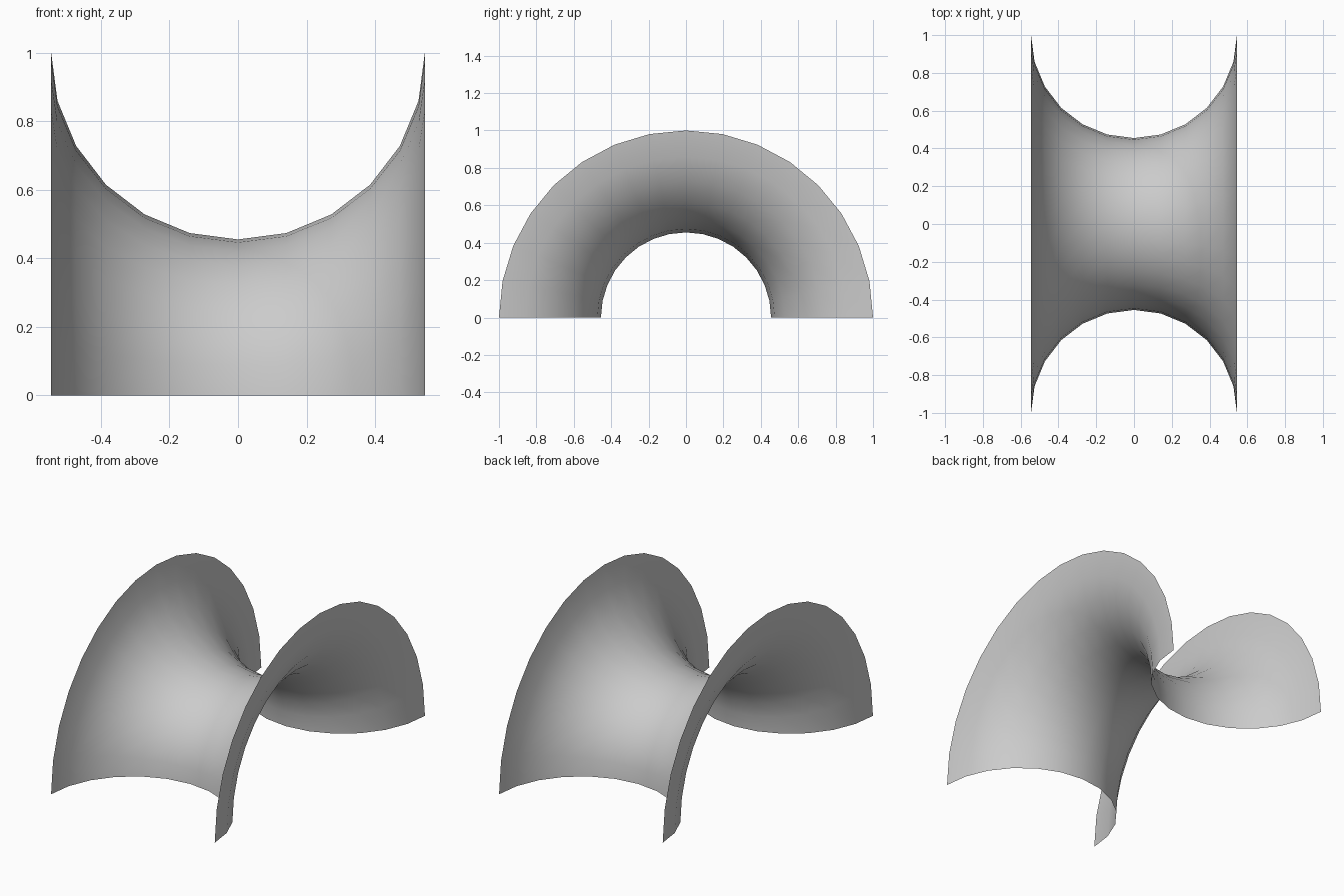
import bpy, bmesh
from math import sin, cos, pi, radians

if "Cube" in bpy.data.objects:
    bpy.data.objects.remove(bpy.data.objects["Cube"])

TUBE_R = 0.545   # radius of the hollow arc
RIM_R = 1.0      # radius of the outer rims
ARC_STEPS, TURN_STEPS = 12, 16

bm = bmesh.new()

# Concave half-circle profile lying on the ground at the front
profile = []
for i in range(ARC_STEPS + 1):
    a = -pi / 2 + pi * i / ARC_STEPS
    profile.append(bm.verts.new((TUBE_R * sin(a), -RIM_R + TUBE_R * cos(a), 0)))
edges = [bm.edges.new(pair) for pair in zip(profile, profile[1:])]

# Half turn about the x axis, over the top to the back
bmesh.ops.spin(bm, geom=profile + edges, cent=(0, 0, 0), axis=(1, 0, 0),
               angle=-pi, steps=TURN_STEPS)

# Consistent normals facing away from the axis
bmesh.ops.recalc_face_normals(bm, faces=bm.faces)
bm.faces.ensure_lookup_table()
mid = min(bm.faces, key=lambda f: f.calc_center_median().yz.length)
c = mid.calc_center_median()
if mid.normal.y * c.y + mid.normal.z * c.z < 0:
    bmesh.ops.reverse_faces(bm, faces=bm.faces)

mesh = bpy.data.meshes.new("saddle_shell")
bm.to_mesh(mesh)
bm.free()

# Guard: the arch must rise above the ground
if min(v.co.z for v in mesh.vertices) < -0.1:
    for v in mesh.vertices:
        v.co.y, v.co.z = -v.co.y, -v.co.z

shell = bpy.data.objects.new("saddle_shell", mesh)
bpy.context.collection.objects.link(shell)
bpy.context.view_layer.objects.active = shell
shell.select_set(True)
bpy.ops.object.shade_smooth_by_angle(angle=radians(40))
